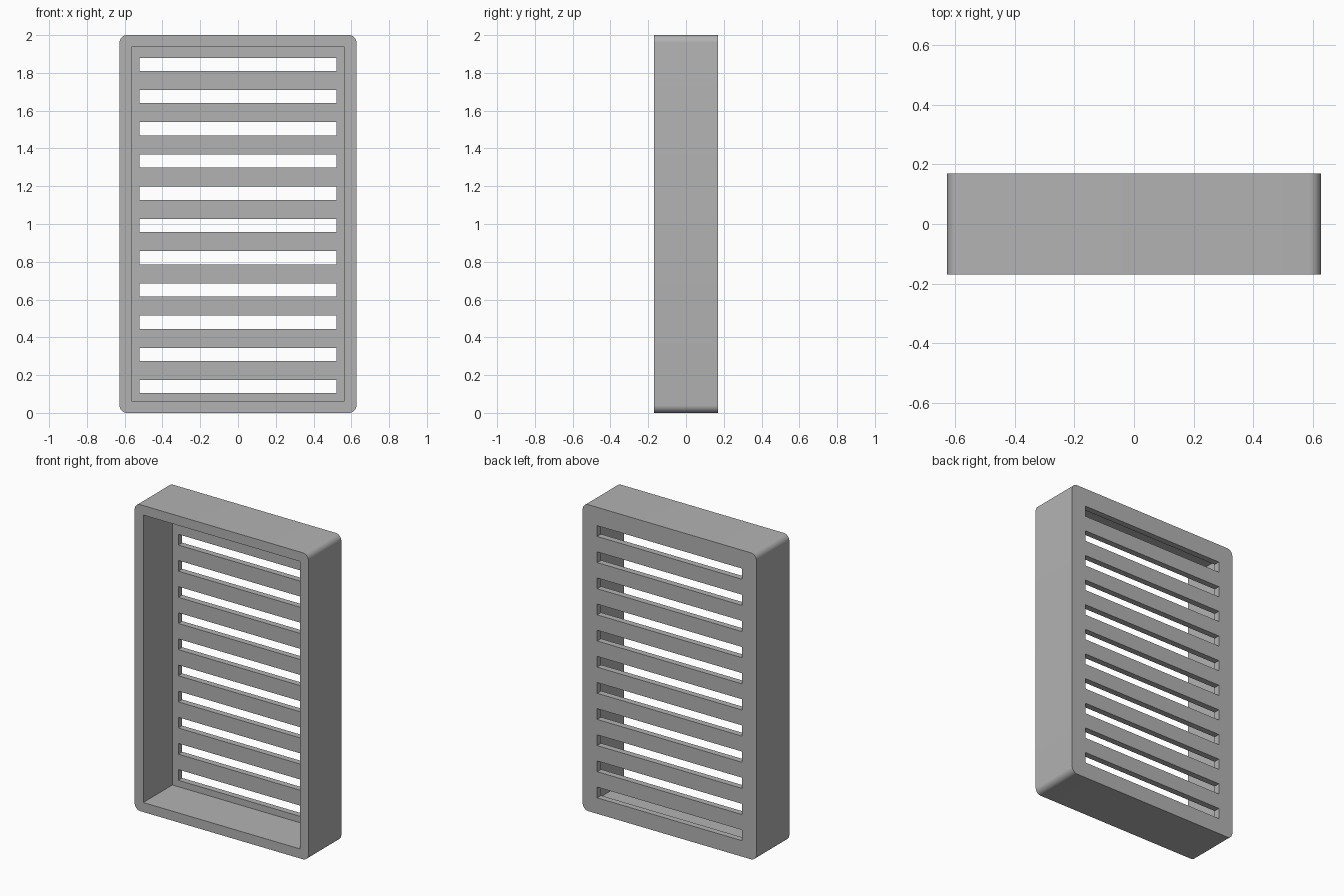
import bpy
import bmesh
from mathutils import Matrix, Vector

if "Cube" in bpy.data.objects:
    bpy.data.objects.remove(bpy.data.objects["Cube"], do_unlink=True)

WIDTH, DEPTH, HEIGHT = 1.254, 0.34, 2.0
WALL, BACK, CORNER = 0.062, 0.04, 0.04
SLOT_COUNT, SLOT_WIDTH, SLOT_HEIGHT, SLOT_PITCH = 11, 1.044, 0.07, 0.1706

grey = bpy.data.materials.new("plain grey")
grey.use_nodes = True
colour = (0.45, 0.45, 0.45, 1)
grey.diffuse_color = colour
grey.node_tree.nodes["Principled BSDF"].inputs["Base Color"].default_value = colour


def add_box(bm, size, centre):
    matrix = Matrix.Translation(centre) @ Matrix.Diagonal(Vector(size).to_4d())
    bmesh.ops.create_cube(bm, size=1, matrix=matrix)


def make_object(name, bm):
    mesh = bpy.data.meshes.new(name)
    bm.to_mesh(mesh)
    bm.free()
    mesh.materials.append(grey)
    obj = bpy.data.objects.new(name, mesh)
    bpy.context.collection.objects.link(obj)
    return obj


def cut(target, cutter):
    mod = target.modifiers.new("cut", "BOOLEAN")
    mod.operation, mod.solver, mod.object = "DIFFERENCE", "EXACT", cutter
    bpy.ops.object.modifier_apply(modifier=mod.name)
    bpy.data.objects.remove(cutter, do_unlink=True)


# Outer block with its four front-to-back edges rounded
bm = bmesh.new()
add_box(bm, (WIDTH, DEPTH, HEIGHT), (0, 0, HEIGHT / 2))
long_edges = [e for e in bm.edges if abs(e.verts[0].co.y - e.verts[1].co.y) > 0.1]
bmesh.ops.bevel(bm, geom=long_edges, offset=CORNER, segments=8,
                profile=0.5, affect="EDGES")
vent = make_object("vent_cover", bm)
bpy.context.view_layer.objects.active = vent
vent.select_set(True)

# Open tray, leaving a thin back panel
bm = bmesh.new()
front, floor = -DEPTH, DEPTH / 2 - BACK
add_box(bm, (WIDTH - 2 * WALL, floor - front, HEIGHT - 2 * WALL),
        (0, (front + floor) / 2, HEIGHT / 2))
cut(vent, make_object("tray_cutter", bm))

# Row of slots through the back panel
bm = bmesh.new()
for i in range(SLOT_COUNT):
    z = 0.992 + (i - (SLOT_COUNT - 1) / 2) * SLOT_PITCH
    add_box(bm, (SLOT_WIDTH, 4 * BACK, SLOT_HEIGHT), (0, DEPTH / 2, z))
cut(vent, make_object("slot_cutter", bm))

# Smooth corners, crisp edges
bpy.ops.object.shade_smooth_by_angle(angle=0.5)
